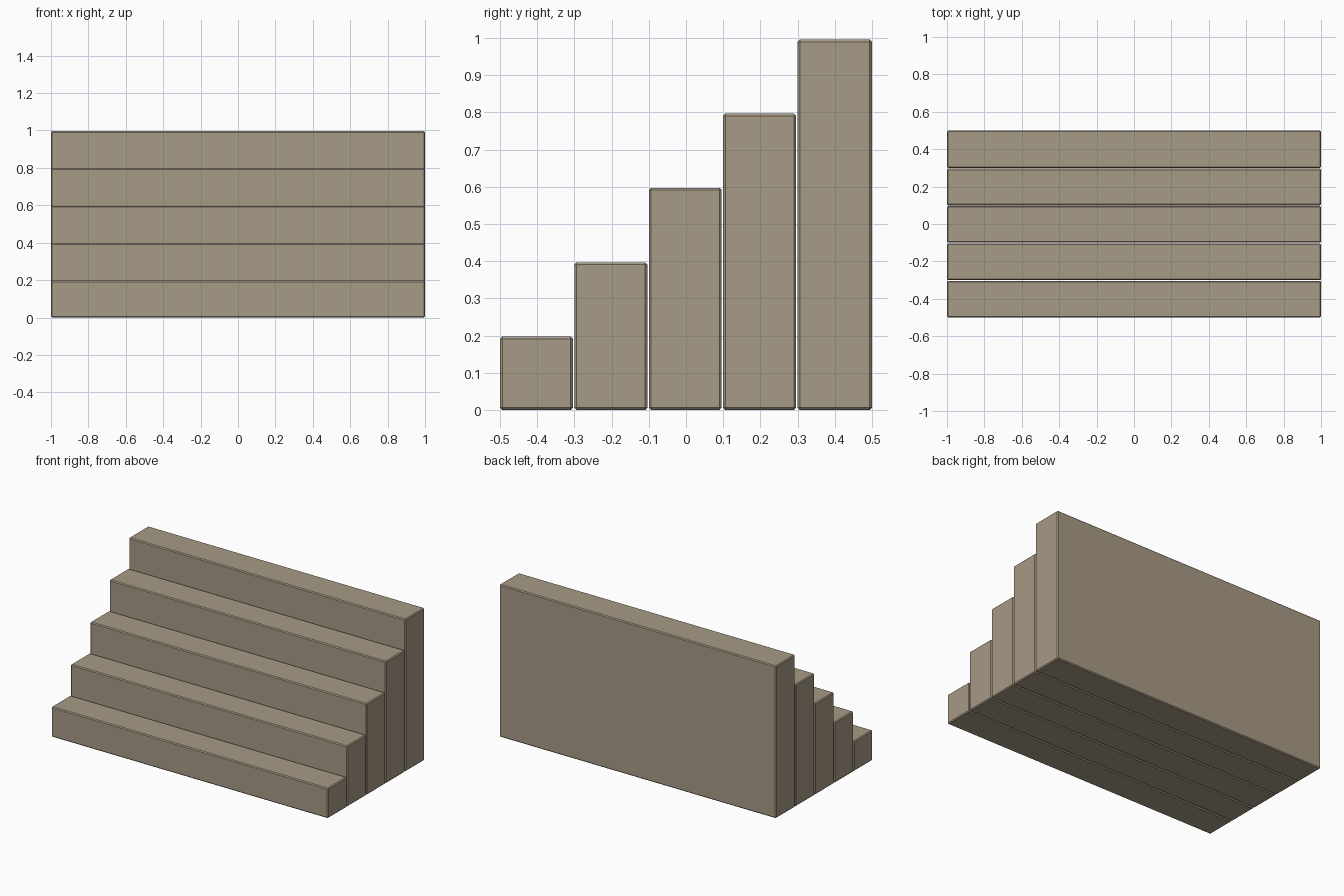
import bpy
import bmesh

cube = bpy.data.objects.get("Cube")
if cube:
    bpy.data.objects.remove(cube, do_unlink=True)

# Warm stone colour shared by every step
stone = bpy.data.materials.new("warm_stone")
stone.use_nodes = True
colour = (0.39, 0.325, 0.24, 1)
stone.diffuse_color = colour
bsdf = stone.node_tree.nodes["Principled BSDF"]
bsdf.inputs["Base Color"].default_value = colour
bsdf.inputs["Roughness"].default_value = 0.9

STEPS = 5
DEPTH = 0.2
RISE = 0.2
WIDTH = 2.0
SEAM = 0.004


def add_block(name, y_front, y_back, height):
    """Full-height stone block with slightly worn edges."""
    bm = bmesh.new()
    bmesh.ops.create_cube(bm, size=1)
    for v in bm.verts:
        v.co.x *= WIDTH
        v.co.y = y_front if v.co.y < 0 else y_back
        v.co.z = height if v.co.z > 0 else 0
    mesh = bpy.data.meshes.new(name)
    bm.to_mesh(mesh)
    bm.free()
    mesh.materials.append(stone)
    block = bpy.data.objects.new(name, mesh)
    bpy.context.collection.objects.link(block)
    bevel = block.modifiers.new("worn_edges", "BEVEL")
    bevel.width = 0.006
    bevel.segments = 1
    return block


# Five blocks rising from front to back, with thin joints between them
for i in range(STEPS):
    front = -0.5 + i * DEPTH
    back = front + DEPTH
    if i < STEPS - 1:
        back -= SEAM
    top = (i + 1) * RISE - (0.003 if i < STEPS - 1 else 0.004)
    add_block(f"step_{i + 1}", front, back, top)
